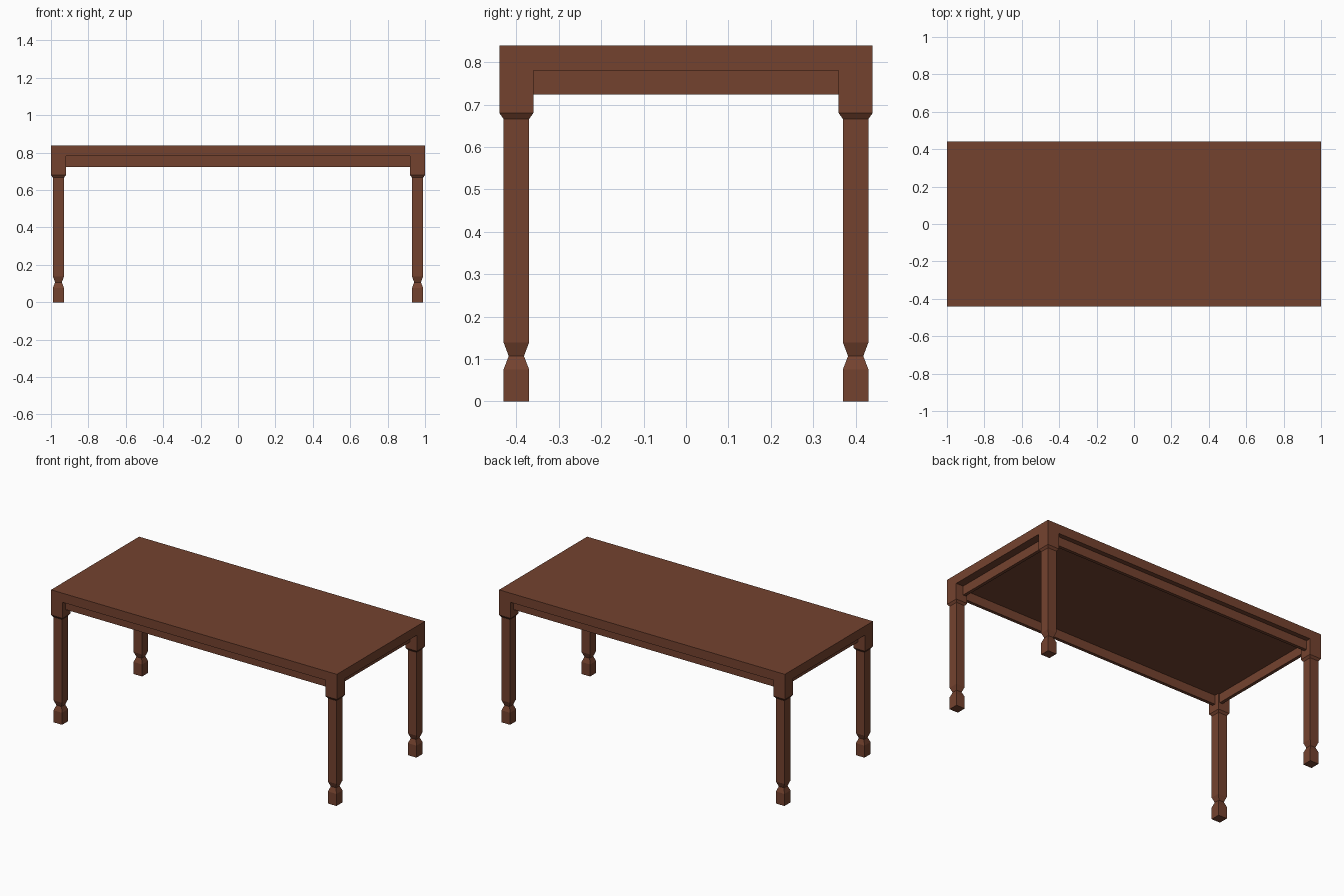
import bpy, bmesh

if "Cube" in bpy.data.objects:
    bpy.data.objects.remove(bpy.data.objects["Cube"])

wood = bpy.data.materials.new("brown_wood")
wood.diffuse_color = (0.175, 0.055, 0.028, 1.0)
wood.use_nodes = True
wood.node_tree.nodes["Principled BSDF"].inputs["Base Color"].default_value = wood.diffuse_color


def finish(name, bm):
    bmesh.ops.recalc_face_normals(bm, faces=bm.faces)
    me = bpy.data.meshes.new(name)
    bm.to_mesh(me)
    bm.free()
    me.materials.append(wood)
    ob = bpy.data.objects.new(name, me)
    bpy.context.collection.objects.link(ob)
    return ob


def box(name, lo, hi):
    bm = bmesh.new()
    bmesh.ops.create_cube(bm, size=1)
    for v in bm.verts:
        v.co = [lo[i] if v.co[i] < 0 else hi[i] for i in range(3)]
    return finish(name, bm)


def square_turning(name, cx, cy, profile):
    # stack of square rings given as (z, half width)
    bm = bmesh.new()
    rings = [[bm.verts.new((cx + sx * h, cy + sy * h, z))
              for sx, sy in ((-1, -1), (1, -1), (1, 1), (-1, 1))]
             for z, h in profile]
    for a, b in zip(rings, rings[1:]):
        for i in range(4):
            j = (i + 1) % 4
            bm.faces.new((a[i], a[j], b[j], b[i]))
    bm.faces.new(rings[0][::-1])
    bm.faces.new(rings[-1])
    return finish(name, bm)


W, D, TOP, UNDER, APRON = 1.0, 0.44, 0.839, 0.781, 0.724

# table top
box("table_top", (-W, -D, UNDER), (W, D, TOP))

# legs: foot, pinched neck, shaft, flared shoulder, corner block
leg = [(0, 0.03), (0.076, 0.03), (0.107, 0.018), (0.139, 0.03),
       (0.666, 0.03), (0.68, 0.04), (UNDER, 0.04)]
for sx, xn in ((-1, "left"), (1, "right")):
    for sy, yn in ((-1, "front"), (1, "back")):
        square_turning(f"{yn}_{xn}_leg", sx * (W - 0.04), sy * (D - 0.04), leg)

# aprons between the corner blocks, set back from the edge
T = 0.02
for s, n in ((-1, "front"), (1, "back")):
    y = sorted((s * (D - 0.03), s * (D - 0.03 - T)))
    box(f"{n}_apron", (-W + 0.08, y[0], APRON), (W - 0.08, y[1], UNDER))
for s, n in ((-1, "left"), (1, "right")):
    x = sorted((s * (W - 0.05), s * (W - 0.05 - T)))
    box(f"{n}_apron", (x[0], -D + 0.08, APRON), (x[1], D - 0.08, UNDER))
